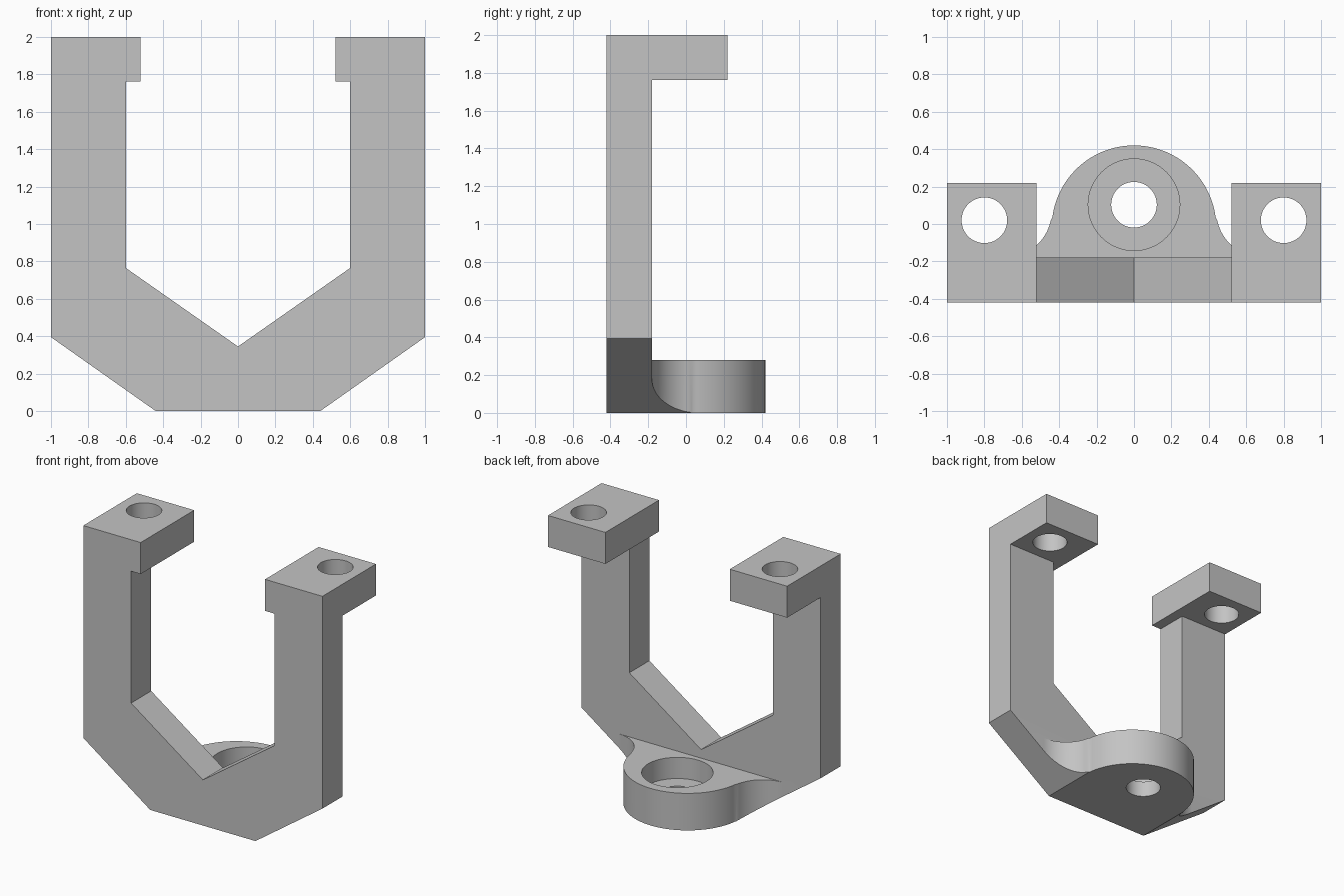
import bpy, bmesh
from math import atan2, cos, sin, pi
from mathutils import Vector

if "Cube" in bpy.data.objects:
    bpy.data.objects.remove(bpy.data.objects["Cube"], do_unlink=True)

grey = bpy.data.materials.new("plain grey")
grey.use_nodes = True
grey.diffuse_color = (0.55, 0.55, 0.55, 1)
grey.node_tree.nodes["Principled BSDF"].inputs["Base Color"].default_value = (0.55, 0.55, 0.55, 1)


def prism(name, points, depth):
    """Extrude a closed outline of 3D points along the depth vector."""
    bm = bmesh.new()
    face = bm.faces.new([bm.verts.new(p) for p in points])
    out = bmesh.ops.extrude_face_region(bm, geom=[face], use_keep_orig=True)
    moved = [v for v in out["geom"] if isinstance(v, bmesh.types.BMVert)]
    bmesh.ops.translate(bm, verts=moved, vec=Vector(depth))
    bmesh.ops.recalc_face_normals(bm, faces=bm.faces)
    mesh = bpy.data.meshes.new(name)
    bm.to_mesh(mesh)
    bm.free()
    mesh.materials.append(grey)
    obj = bpy.data.objects.new(name, mesh)
    bpy.context.collection.objects.link(obj)
    return obj


def arc(cx, cy, r, start, end, steps):
    angles = [start + (end - start) * i / steps for i in range(steps + 1)]
    return [(cx + r * cos(a), cy + r * sin(a)) for a in angles]


def drill(name, x, y, r, z0, z1):
    ring = arc(x, y, r, 0, 2 * pi, 64)[:-1]
    return prism(name, [(px, py, z0) for px, py in ring], (0, 0, z1 - z0))


def boolean(target, tool, operation):
    """Apply a boolean and remove its tool."""
    mod = target.modifiers.new("boolean", "BOOLEAN")
    mod.operation, mod.object, mod.solver = operation, tool, "EXACT"
    bpy.context.view_layer.objects.active = target
    bpy.ops.object.modifier_apply(modifier=mod.name)
    bpy.data.objects.remove(tool, do_unlink=True)


FRONT, BACK = -0.42, -0.18
LUG_TOP = 0.28

# Upright U-shaped frame
half = [(0.44, 0), (1, 0.395), (1, 1.9), (0.6, 1.9), (0.6, 0.765)]
outline = half + [(0, 0.345)] + [(-x, z) for x, z in reversed(half)]
frame = prism("bracket", [(x, FRONT, z) for x, z in outline], (0, BACK - FRONT, 0))

# Rounded lug with flared sides, trimmed by the slanted underside of the frame
cy, radius, fx, fy, flare = -0.02, 0.44, 0.69, 0.07, 0.25
lean = atan2(fy - cy, fx)
right_flare = arc(fx, fy, flare, 1.5 * pi, pi + lean, 20)
dome = arc(0, cy, radius, lean, pi - lean, 64)
left_flare = [(-x, y) for x, y in reversed(right_flare)]
plan = [(fx, -0.3)] + right_flare[:-1] + dome + left_flare[1:] + [(-fx, -0.3)]
lug = prism("lug", [(x, y, 0) for x, y in plan], (0, 0, LUG_TOP))
wedge = [(0.44, 0), (1, 0.395), (-1, 0.395), (-0.44, 0)]
trim = prism("lug_trim", [(x, -0.6, z) for x, z in wedge], (0, 1.4, 0))
boolean(lug, trim, "INTERSECT")
boolean(frame, lug, "UNION")

# Mounting tabs at the top of each arm
for side in (-1, 1):
    foot = [(0.52, FRONT), (1, FRONT), (1, 0.22), (0.52, 0.22)]
    tab = prism("tab", [(side * x, y, 1.762) for x, y in foot], (0, 0, 0.238))
    boolean(frame, tab, "UNION")
    boolean(frame, drill("tab_hole", side * 0.8, 0.02, 0.122, 1.6, 2.2), "DIFFERENCE")

# Counterbored hole through the lug
boolean(frame, drill("counterbore", 0, 0.103, 0.245, 0.12, 0.34), "DIFFERENCE")
boolean(frame, drill("lug_hole", 0, 0.103, 0.122, -0.2, 0.2), "DIFFERENCE")

# Merge flat regions and shade the curved walls smoothly
bm = bmesh.new()
bm.from_mesh(frame.data)
bmesh.ops.remove_doubles(bm, verts=bm.verts, dist=0.0001)
bmesh.ops.dissolve_limit(bm, angle_limit=0.005, verts=bm.verts, edges=bm.edges)
bm.to_mesh(frame.data)
bm.free()
bpy.ops.object.select_all(action="DESELECT")
frame.select_set(True)
bpy.context.view_layer.objects.active = frame
bpy.ops.object.shade_smooth_by_angle(angle=pi / 6)
